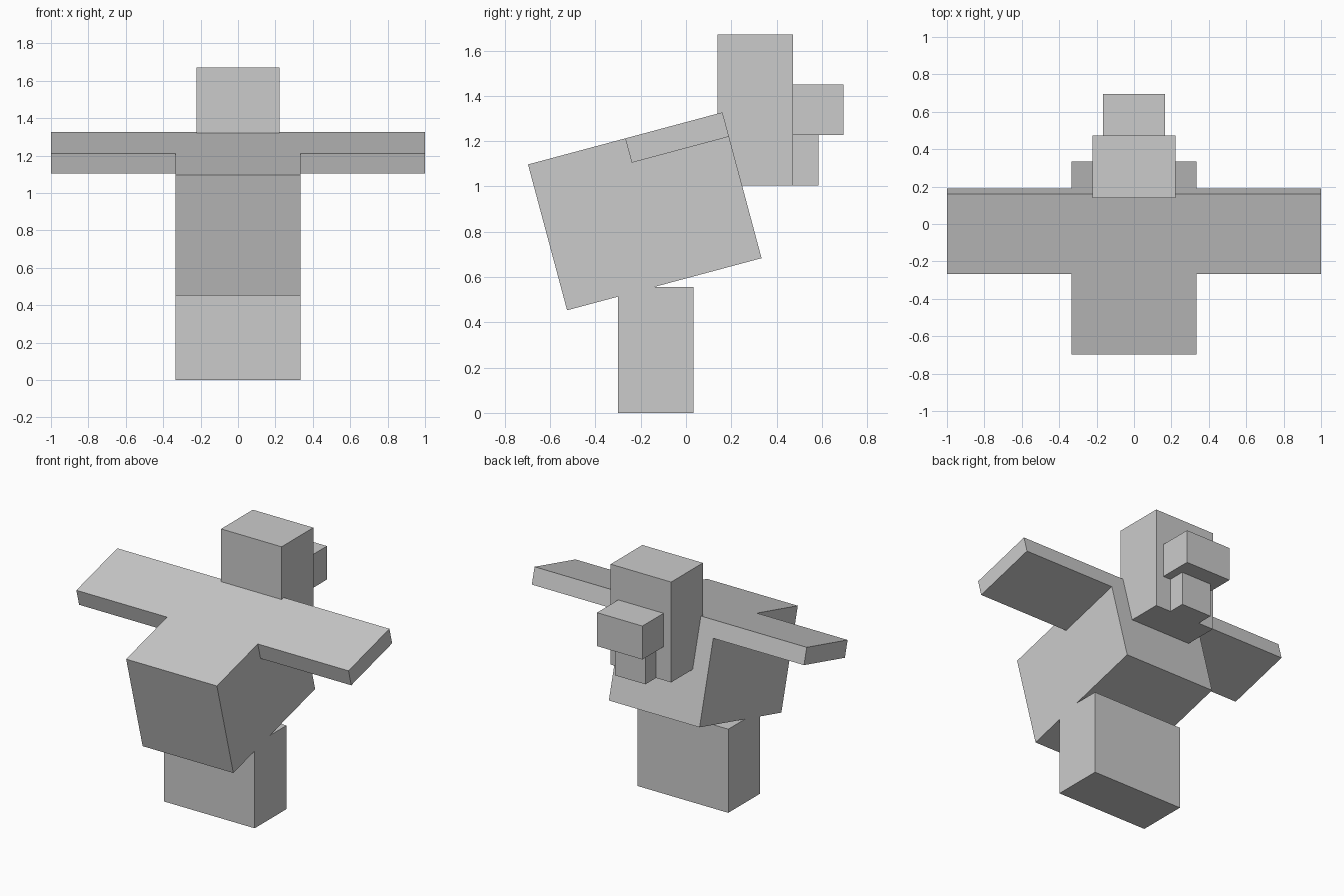
import bpy, bmesh
from math import radians
from mathutils import Matrix, Vector

if "Cube" in bpy.data.objects:
    bpy.data.objects.remove(bpy.data.objects["Cube"])

U = 1 / 9  # one block unit


def box(name, lo, hi, matrix=None):
    """Box from corner lo to corner hi, optionally transformed."""
    lo, hi = Vector(lo), Vector(hi)
    size, mid = hi - lo, (lo + hi) / 2
    bm = bmesh.new()
    m = Matrix.Translation(mid) @ Matrix.Diagonal((*size, 1))
    bmesh.ops.create_cube(bm, size=1, matrix=m)
    mesh = bpy.data.meshes.new(name)
    bm.to_mesh(mesh)
    bm.free()
    ob = bpy.data.objects.new(name, mesh)
    if matrix:
        ob.matrix_world = matrix
    bpy.context.collection.objects.link(ob)
    return ob


# Body, tilted up toward the head
tilt = Matrix.Translation((0, -0.182, 0.89)) @ Matrix.Rotation(radians(15), 4, 'X')
box("body", (-3*U, -4*U, -3*U), (3*U, 4*U, 3*U), tilt)

# Outstretched wings (flush with the back) and legs, one per side
for side, s in (("left", -1), ("right", 1)):
    x0, x1 = sorted((s * 3*U, s * 9*U))
    box(side + "_wing", (x0, 0, 2*U), (x1, 4*U, 3*U), tilt)
    x0, x1 = sorted((0, s * 3*U))
    box(side + "_leg", (x0, -0.301, 0), (x1, -0.301 + 3*U, 5*U))

# Head, beak and wattle
hy, hz = 0.14, 1.005
fy = hy + 3*U
box("head", (-2*U, hy, hz), (2*U, fy, hz + 6*U))
box("beak", (-1.5*U, fy, hz + 2*U), (1.5*U, fy + 2*U, hz + 4*U))
box("wattle", (-U, fy, hz), (U, fy + U, hz + 2*U))
